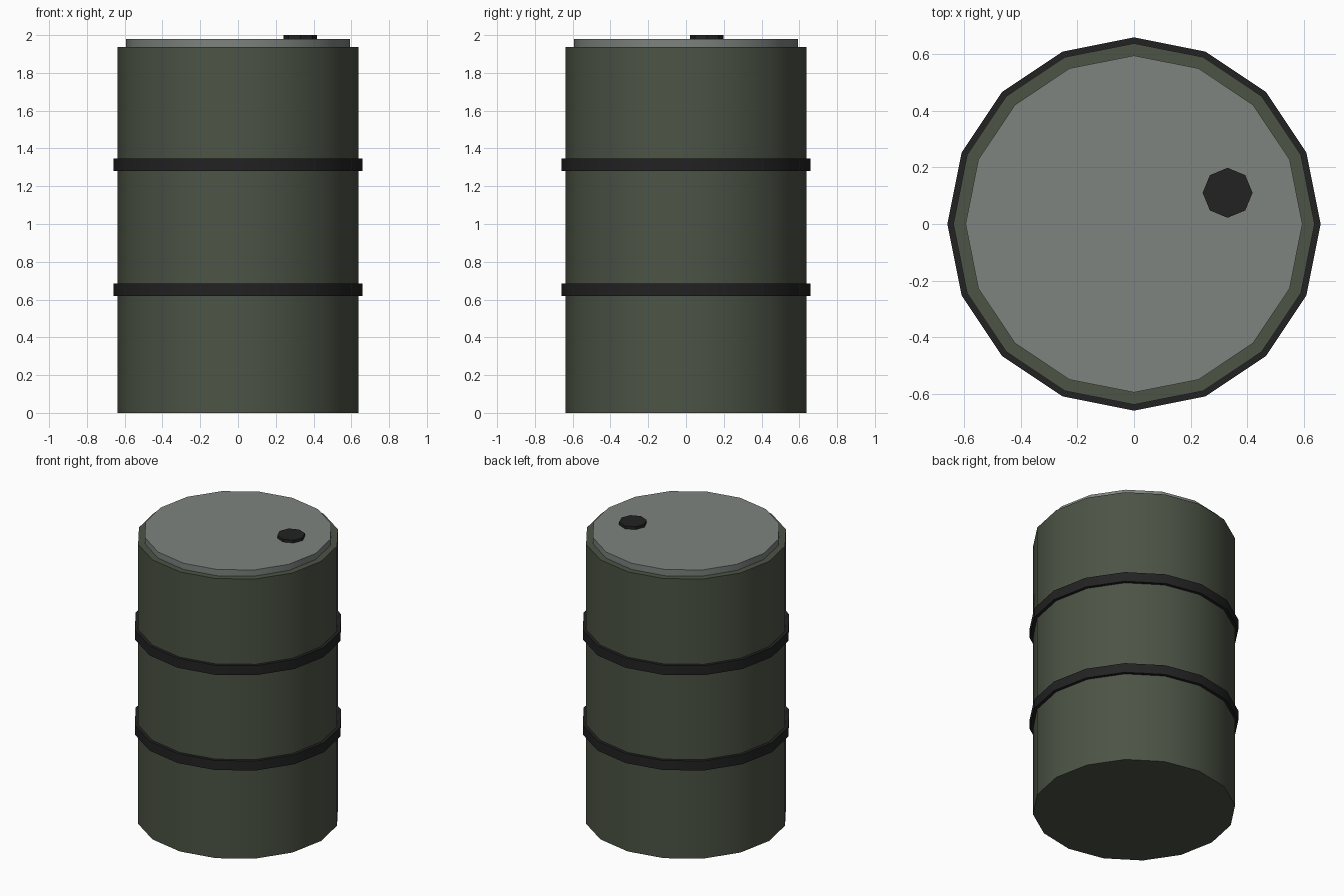
import bpy
from math import radians

cube = bpy.data.objects.get("Cube")
if cube:
    bpy.data.objects.remove(cube, do_unlink=True)


def material(name, rgb):
    mat = bpy.data.materials.new(name)
    mat.use_nodes = True
    colour = (*rgb, 1)
    mat.diffuse_color = colour
    mat.node_tree.nodes["Principled BSDF"].inputs["Base Color"].default_value = colour
    return mat


olive = material("olive_paint", (0.072, 0.088, 0.060))
grey = material("grey_metal", (0.205, 0.228, 0.212))
black = material("black_rubber", (0.016, 0.016, 0.016))


def disc(name, mat, radius, bottom, top, sides=16, x=0, y=0, smooth=30):
    """Upright cylinder between two heights."""
    bpy.ops.mesh.primitive_cylinder_add(
        vertices=sides, radius=radius, depth=top - bottom,
        location=(x, y, (bottom + top) / 2))
    obj = bpy.context.object
    obj.name = name
    obj.data.materials.append(mat)
    bpy.ops.object.shade_smooth_by_angle(angle=radians(smooth))
    return obj


# Drum body and raised lid
disc("drum_body", olive, 0.637, 0, 1.937)
disc("lid", grey, 0.594, 1.9, 1.98)

# Reinforcing hoops
for name, bottom in (("lower_hoop", 0.62), ("upper_hoop", 1.28)):
    disc(name, black, 0.658, bottom, bottom + 0.066)

# Filler cap
disc("filler_cap", black, 0.088, 1.96, 2.0, sides=8, x=0.33, y=0.11)
